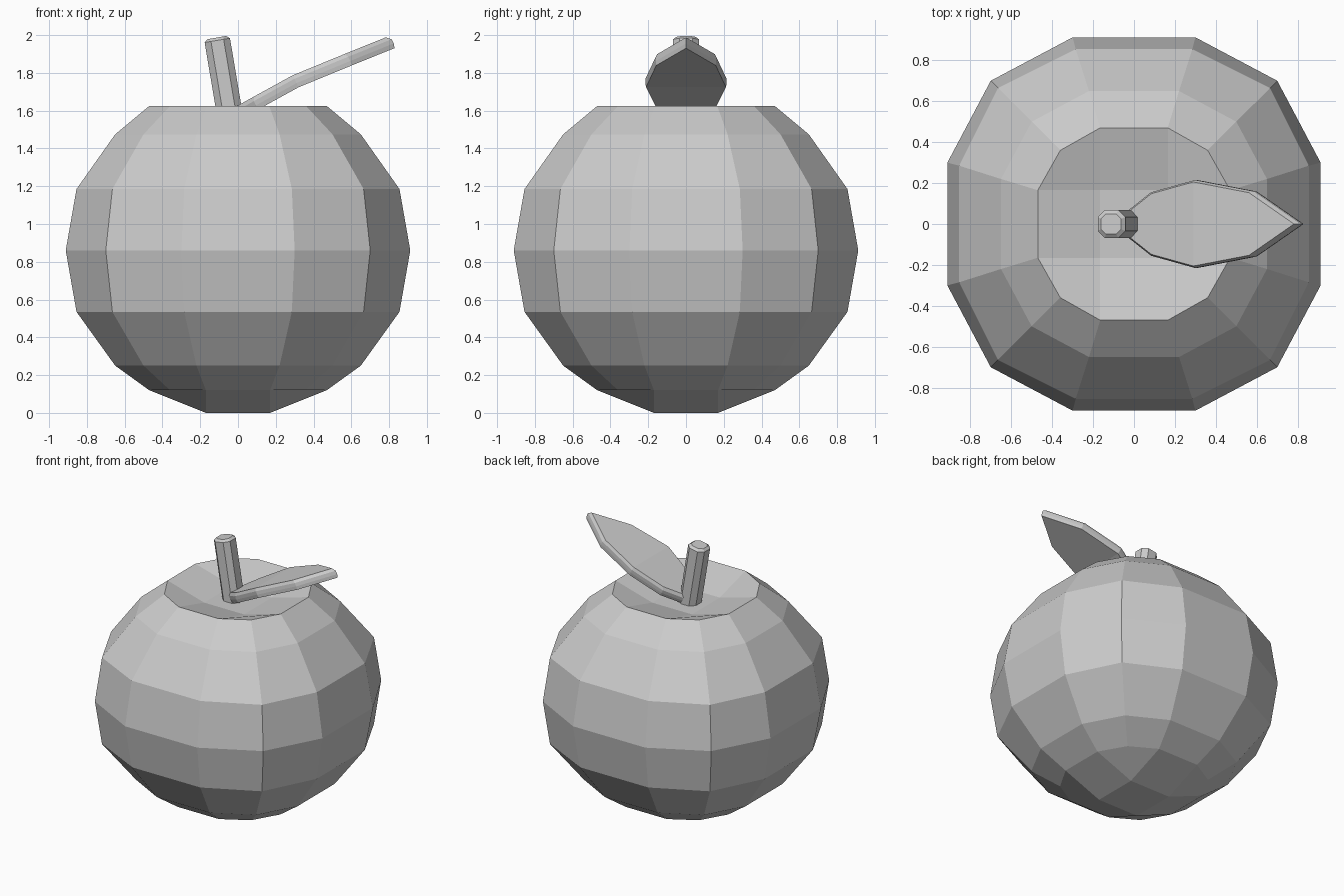
import bpy, bmesh
from mathutils import Vector, Matrix
from math import pi

if "Cube" in bpy.data.objects:
    bpy.data.objects.remove(bpy.data.objects["Cube"])


def make_object(name, bm):
    bmesh.ops.recalc_face_normals(bm, faces=bm.faces)
    mesh = bpy.data.meshes.new(name)
    bm.to_mesh(mesh)
    bm.free()
    obj = bpy.data.objects.new(name, mesh)
    bpy.context.collection.objects.link(obj)
    return obj


def bridge(bm, a, b):
    for i in range(len(a)):
        j = (i + 1) % len(a)
        bm.faces.new((a[i], a[j], b[j], b[i]))


def four_way(bm, points, z):
    """Repeat points around z in four quarter turns."""
    return [bm.verts.new(Matrix.Rotation(k * pi / 2, 3, 'Z') @ Vector((x, y, z)))
            for k in range(4) for x, y in points]


def quad_cap(bm, ring, half, z):
    """Close a 12-sided ring with a 3 x 3 grid of quads."""
    inner = four_way(bm, [(half, half)], z)
    for k in range(4):
        bm.faces.new((ring[3*k+1], ring[3*k+2], ring[(3*k+3) % 12], inner[k]))
        bm.faces.new((ring[3*k], ring[3*k+1], inner[k], inner[k-1]))
    bm.faces.new(inner)


# Fruit body: rings of (side distance, half side width, corner, height)
bm = bmesh.new()
profile = [(.47, .17, .36, .12), (.65, .22, .50, .25), (.855, .285, .665, .535),
           (.912, .30, .70, .86), (.855, .285, .665, 1.185),
           (.65, .22, .50, 1.475), (.47, .165, .36, 1.625)]
rings = [four_way(bm, [(r, -w), (r, w), (c, c)], z) for r, w, c, z in profile]
for a, b in zip(rings, rings[1:]):
    bridge(bm, a, b)
quad_cap(bm, rings[0], .17, 0)
quad_cap(bm, rings[-1], .165, 1.54)   # sunken top dimple
make_object("fruit_body", bm)

# Stem: chamfered square post, tilted, with a bevelled top
bm = bmesh.new()
base, top = Vector((-.03, 0, 1.50)), Vector((-.112, 0, 1.987))
axis = top - base
rot = axis.to_track_quat('Z', 'Y').to_matrix().to_4x4()
stem_rings = [four_way(bm, [(r, -r * .5), (r, r * .5)], z)
              for r, z in [(.068, 0), (.068, axis.length - .015), (.05, axis.length)]]
for a, b in zip(stem_rings, stem_rings[1:]):
    bridge(bm, a, b)
bm.faces.new(stem_rings[0])
bm.faces.new(stem_rings[-1])
bm.transform(Matrix.Translation(base) @ rot)
make_object("stem", bm)

# Leaf: stations of (x, half width, height), thick blade with bevelled upper rim
stations = [(-.03, .06, 1.57), (.09, .155, 1.637), (.305, .215, 1.755),
            (.59, .16, 1.872), (.82, 0, 1.965)]
bm = bmesh.new()


def leaf_layer(offset, scale):
    def vert(x, w, z, side):
        n = Vector((-.45, 0, .89)) * offset
        cx, cz = .33, 1.765
        return bm.verts.new((cx + (x - cx) * scale + n.x, side * w * scale,
                             cz + (z - cz) * scale + n.z))
    row = [vert(*s, 1) for s in stations]
    return row + [vert(*s, -1) for s in stations[-2::-1]]


layers = [leaf_layer(-.035, .985), leaf_layer(-.01, 1), leaf_layer(.015, 1),
          leaf_layer(.036, .955)]
for a, b in zip(layers, layers[1:]):
    bridge(bm, a, b)
for layer in (layers[0], layers[-1]):
    for i in range(3):
        bm.faces.new((layer[i], layer[i+1], layer[7-i], layer[8-i]))
    bm.faces.new((layer[3], layer[4], layer[5]))
make_object("leaf", bm)
